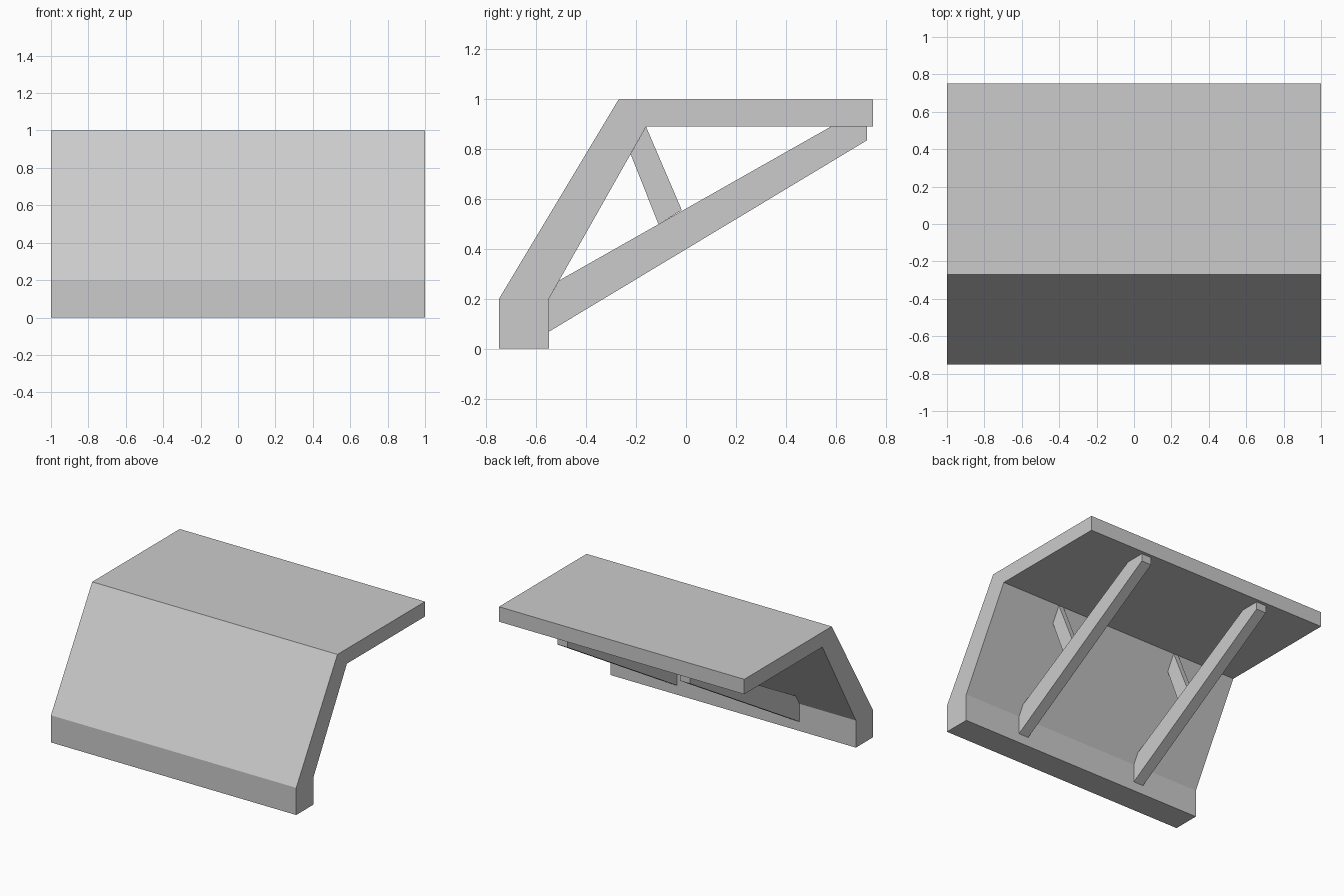
import bpy
import bmesh

cube = bpy.data.objects.get("Cube")
if cube:
    bpy.data.objects.remove(cube, do_unlink=True)

# Plain grey surface
grey = bpy.data.materials.new("plain_grey")
grey.use_nodes = True
colour = (0.6, 0.6, 0.6, 1)
grey.diffuse_color = colour
grey.node_tree.nodes["Principled BSDF"].inputs["Base Color"].default_value = colour


def extrude_profile(name, profile, x_centre, width):
    """Extrude a (y, z) side profile along x."""
    bm = bmesh.new()
    x = x_centre - width / 2
    face = bm.faces.new([bm.verts.new((x, y, z)) for y, z in profile])
    result = bmesh.ops.extrude_face_region(bm, geom=[face])
    moved = [v for v in result["geom"] if isinstance(v, bmesh.types.BMVert)]
    bmesh.ops.translate(bm, verts=moved, vec=(width, 0, 0))
    bmesh.ops.recalc_face_normals(bm, faces=bm.faces)
    mesh = bpy.data.meshes.new(name)
    bm.to_mesh(mesh)
    bm.free()
    mesh.materials.append(grey)
    obj = bpy.data.objects.new(name, mesh)
    bpy.context.collection.objects.link(obj)
    return obj


# Bent slab: upright foot, sloping front and flat top
slab = [(-0.75, 0), (-0.55, 0), (-0.55, 0.2), (-0.16, 0.89),
        (0.75, 0.89), (0.75, 1), (-0.27, 1), (-0.75, 0.2)]
extrude_profile("bent_slab", slab, 0, 2)

# Long diagonal beams and short struts on each side
beam = [(-0.55, 0.068), (0.725, 0.835), (0.725, 0.89),
        (0.58, 0.89), (-0.508, 0.274), (-0.55, 0.2)]
strut = [(-0.222, 0.78), (-0.11, 0.498), (-0.017, 0.556), (-0.16, 0.89)]
for side, x in (("left", 0.5), ("right", -0.5)):
    extrude_profile("diagonal_beam_" + side, beam, x, 0.08)
    extrude_profile("short_strut_" + side, strut, x, 0.04)
